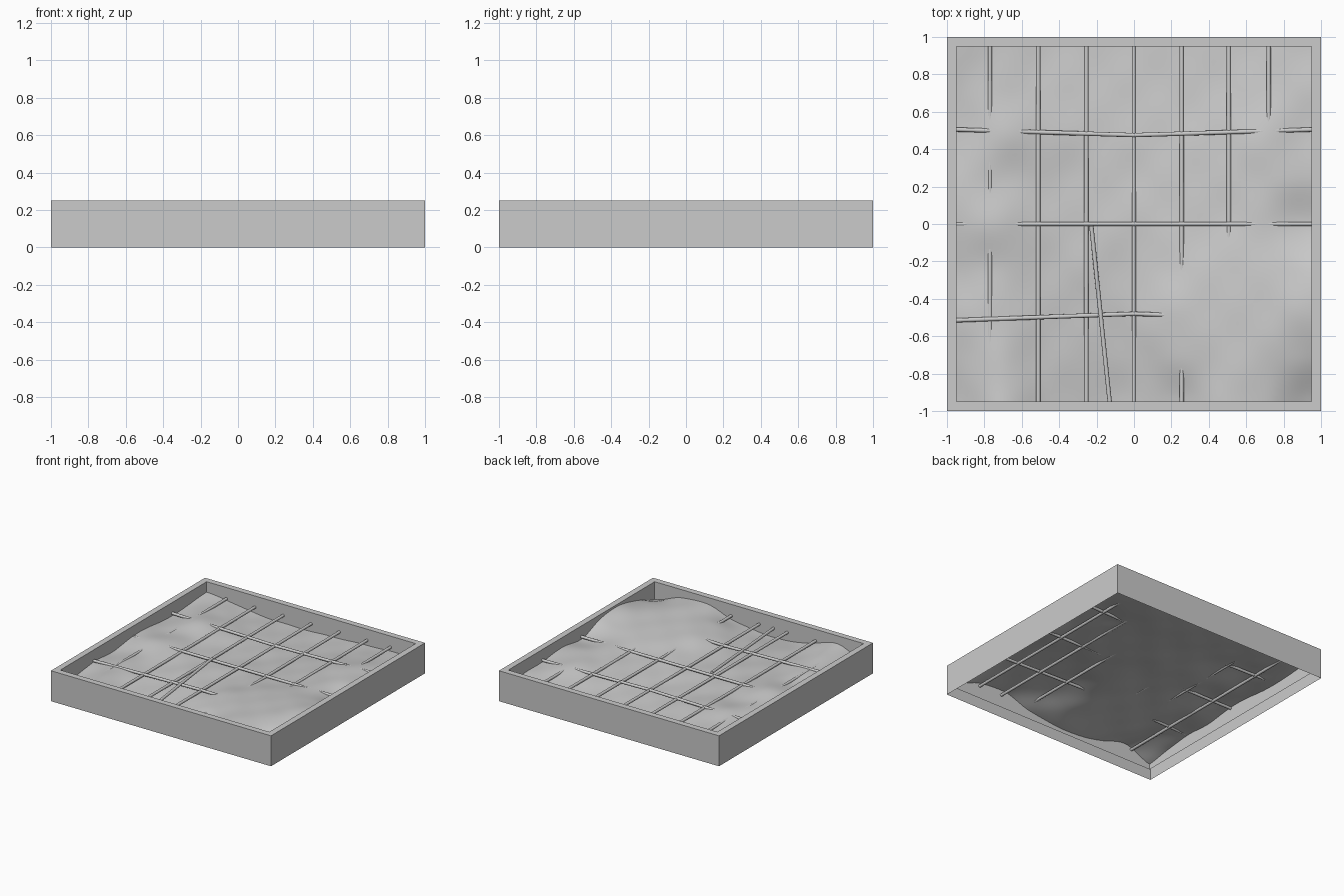
import bpy, bmesh, math
from mathutils import Vector

if "Cube" in bpy.data.objects:
    bpy.data.objects.remove(bpy.data.objects["Cube"])

INNER = 0.95
BAR_R = 0.0115


def make_object(name, bm, smooth=False):
    mesh = bpy.data.meshes.new(name)
    bm.to_mesh(mesh)
    bm.free()
    for p in mesh.polygons:
        p.use_smooth = smooth
    obj = bpy.data.objects.new(name, mesh)
    bpy.context.collection.objects.link(obj)
    return obj


# Square frame, open underneath: outer wall, flat rim and shallower inner wall
bm = bmesh.new()
corners = [(-1, -1), (1, -1), (1, 1), (-1, 1)]
loops = [[bm.verts.new((s * x, s * y, z)) for x, y in corners]
         for s, z in ((1, 0), (1, 0.25), (INNER, 0.25), (INNER, 0.05))]
for a, b in zip(loops, loops[1:]):
    for i in range(4):
        j = (i + 1) % 4
        bm.faces.new((a[i], a[j], b[j], b[i]))
make_object("frame", bm)

# Rough ground sheet: coarse heights (rows front to back), smoothly interpolated
HEIGHTS = [
    [.095, .185, .125, .085, .090, .125, .195, .180, .105],
    [.130, .172, .125, .115, .115, .172, .195, .195, .185],
    [.150, .164, .135, .130, .138, .185, .190, .200, .232],
    [.140, .158, .142, .145, .135, .165, .180, .190, .212],
    [.170, .182, .150, .140, .140, .148, .156, .172, .140],
    [.160, .162, .142, .130, .125, .138, .150, .175, .170],
    [.140, .178, .152, .125, .120, .125, .145, .175, .150],
    [.150, .155, .125, .110, .105, .110, .125, .145, .145],
    [.165, .138, .105, .095, .095, .105, .115, .125, .125],
]


def spline(v, t):
    t *= len(v) - 1
    i = min(int(t), len(v) - 2)
    f = t - i
    p0, p1, p2, p3 = v[max(i - 1, 0)], v[i], v[i + 1], v[min(i + 2, len(v) - 1)]
    return p1 + 0.5 * f * (p2 - p0 + f * (2 * p0 - 5 * p1 + 4 * p2 - p3
                                          + f * (3 * (p1 - p2) + p3 - p0)))


N = 72
bm = bmesh.new()
grid = []
for j in range(N + 1):
    v = j / N
    row = []
    for i in range(N + 1):
        u = i / N
        z = spline([spline(r, u) for r in HEIGHTS], v)
        z += 0.002 * math.sin(37 * u + 3 * v) * math.sin(35 * v + 2 * u)
        row.append(bm.verts.new((INNER * (2 * u - 1), INNER * (2 * v - 1), z)))
    grid.append(row)
for j in range(N):
    for i in range(N):
        bm.faces.new((grid[j][i], grid[j][i + 1], grid[j + 1][i + 1], grid[j + 1][i]))
make_object("ground_sheet", bm, True)


# Reinforcing bar: round tube swept along a path
def bar(name, points, radius=BAR_R, sides=12):
    pts = [Vector(p) for p in points]
    bm = bmesh.new()
    rings = []
    for k, p in enumerate(pts):
        d = (pts[min(k + 1, len(pts) - 1)] - pts[max(k - 1, 0)]).normalized()
        side = d.cross(Vector((0, 0, 1))).normalized()
        up = side.cross(d)
        rings.append([bm.verts.new(p + radius * (math.cos(a) * side + math.sin(a) * up))
                      for a in (2 * math.pi * s / sides for s in range(sides))])
    for a, b in zip(rings, rings[1:]):
        for i in range(sides):
            j = (i + 1) % sides
            bm.faces.new((a[i], a[j], b[j], b[i]))
    bm.faces.new(rings[0])
    bm.faces.new(rings[-1])
    bmesh.ops.recalc_face_normals(bm, faces=bm.faces)
    obj = make_object(name, bm)
    bpy.ops.object.select_all(action='DESELECT')
    obj.select_set(True)
    bpy.context.view_layer.objects.active = obj
    bpy.ops.object.shade_smooth_by_angle(angle=math.radians(40))


# Bars running front to back
for n, x in enumerate((-.77, -.512, -.255, 0, .255, .507, .72)):
    bar(f"long_bar_{n + 1}", [(x, -INNER, .155), (x, 0, .155), (x, INNER, .158)])

# Slightly bent bars running left to right
for n, (y, bend) in enumerate(((-.515, .035), (0, 0), (.505, -.03))):
    pts = [(x, y + bend * (1 - abs(x) / INNER), .161)
           for x in (-INNER, -.5, 0, .5, INNER)]
    bar(f"cross_bar_{n + 1}", pts)

# Loose slanted bar
bar("loose_bar", [(-.13, -INNER, .155), (-.228, -.01, .178)])
